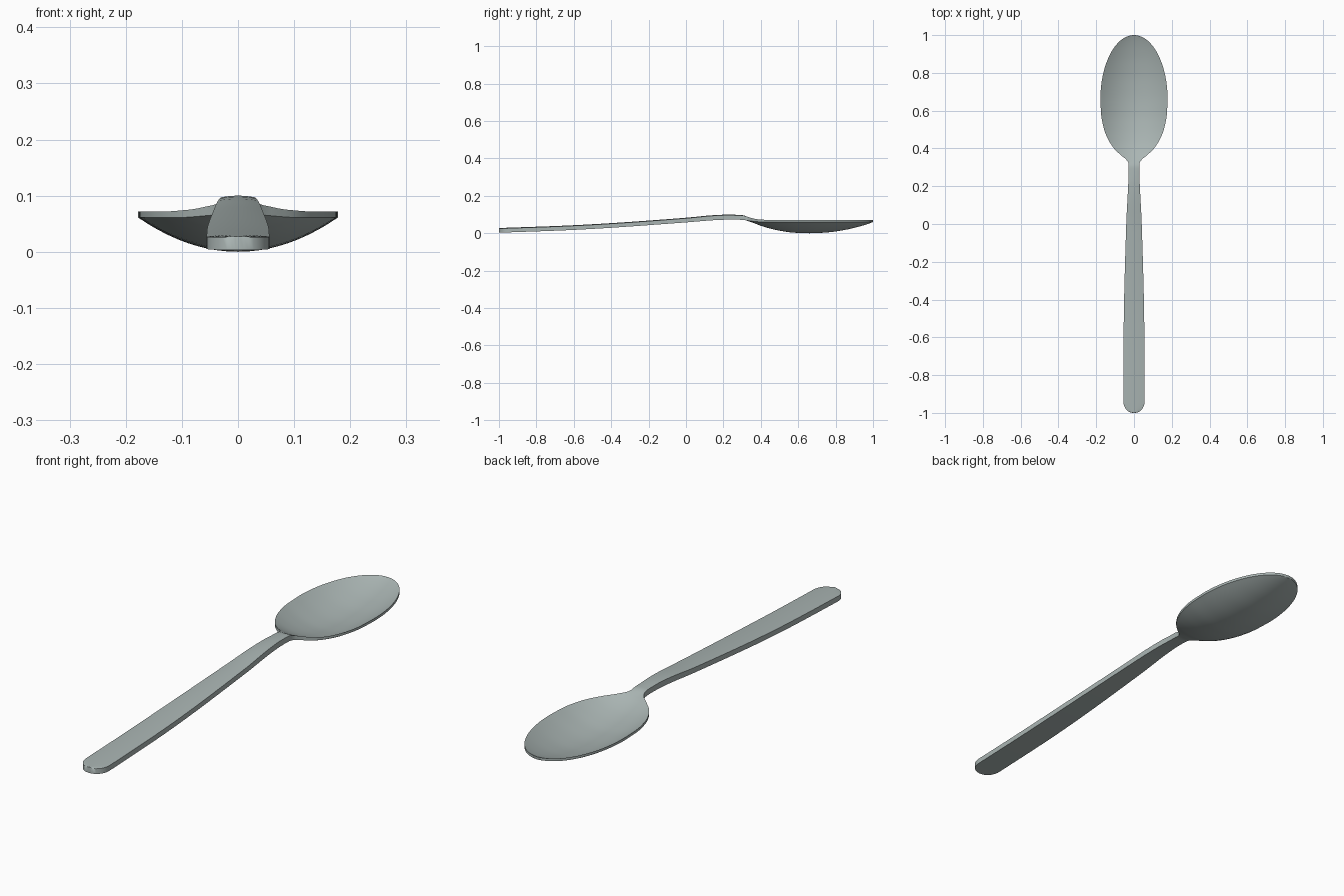
import bpy, bmesh, math

if "Cube" in bpy.data.objects:
    bpy.data.objects.remove(bpy.data.objects["Cube"])


def curve(points):
    """Smooth monotone interpolation through (y, value) points."""
    n = len(points)
    slope = [(points[i + 1][1] - points[i][1]) / (points[i + 1][0] - points[i][0]) for i in range(n - 1)]
    tan = [slope[0]] + [0 if a * b <= 0 else 2 * a * b / (a + b) for a, b in zip(slope, slope[1:])] + [slope[-1]]

    def f(y):
        if y <= points[0][0]:
            return points[0][1]
        for i in range(n - 1):
            (y0, v0), (y1, v1) = points[i], points[i + 1]
            if y <= y1:
                h = y1 - y0
                t = (y - y0) / h
                return (v0 * (1 + 2 * t) * (1 - t) ** 2 + tan[i] * h * t * (1 - t) ** 2
                        + v1 * t * t * (3 - 2 * t) + tan[i + 1] * h * t * t * (t - 1))
        return points[-1][1]
    return f


# Side and plan profiles along the length
plan = curve([(-0.93, .056), (-0.6, .055), (0, .041), (0.2, .031), (0.28, .028), (0.32, .029), (0.34, .04),
              (0.36, .064), (0.40, .106), (0.45, .138), (0.5, .158), (0.58, .174), (0.66, .178)])
top = curve([(-1, .028), (-0.6, .043), (0, .083), (0.15, .097), (0.22, .1), (0.3, .097),
             (0.34, .085), (0.38, .075), (0.43, .072), (1, .072)])
under = curve([(-1, .003), (-0.6, .018), (0, .058), (0.15, .070), (0.22, .073), (0.3, .072),
               (0.34, .066), (0.40, .061), (1, .061)])
depth = curve([(0.32, 0), (0.36, .008), (0.40, .021), (0.45, .036), (0.5, .047), (0.58, .058), (0.66, .061),
               (0.75, .057), (0.85, .043), (0.92, .027), (0.97, .012), (1, .001)])


def half_width(y):
    if y > 0.66:
        return max(.178 * math.sqrt(max(0, 1 - ((y - .66) / .34) ** 2)), .002)
    if y < -0.94:
        return max(.056 * max(0, 1 - ((y + .94) / .06) ** 2) ** .45, .004)
    return plan(y)


# Stations are denser at the rounded ends and the neck
ys = [-0.94 - .06 * math.cos(math.pi / 2 * i / 10) for i in range(10)]
ys += [-0.94 + 1.16 * i / 22 for i in range(22)]
ys += [0.22 + .23 * i / 22 for i in range(22)]
ys += [0.45 + .21 * i / 10 for i in range(10)]
ys += [0.66 + .34 * math.sin(math.pi / 2 * i / 22) for i in range(23)]

N = 20
us = [-1 + 2 * i / N for i in range(N + 1)]
bm = bmesh.new()
rings = []
for y in ys:
    w, d = half_width(y), depth(y)
    crown = .003 * max(0, min(1, (.36 - y) / .1))
    upper = [bm.verts.new((u * w, y, top(y) - crown * u * u - d * (1 - u * u))) for u in us]
    lower = [bm.verts.new((u * w, y, under(y) - d * (1 - u * u))) for u in reversed(us)]
    rings.append(upper + lower)
for a, b in zip(rings, rings[1:]):
    for i in range(len(a)):
        j = (i + 1) % len(a)
        bm.faces.new((a[i], a[j], b[j], b[i]))
bm.faces.new(rings[0])
bm.faces.new(rings[-1])
bmesh.ops.recalc_face_normals(bm, faces=bm.faces)

# One-piece spoon
mesh = bpy.data.meshes.new("spoon")
bm.to_mesh(mesh)
bm.free()
spoon = bpy.data.objects.new("spoon", mesh)
bpy.context.collection.objects.link(spoon)
steel = bpy.data.materials.new("brushed steel grey")
steel.diffuse_color = (.40, .46, .45, 1)
steel.use_nodes = True
steel.node_tree.nodes["Principled BSDF"].inputs["Base Color"].default_value = steel.diffuse_color
mesh.materials.append(steel)
bpy.context.view_layer.objects.active = spoon
spoon.select_set(True)
bpy.ops.object.shade_smooth_by_angle(angle=math.radians(35))
